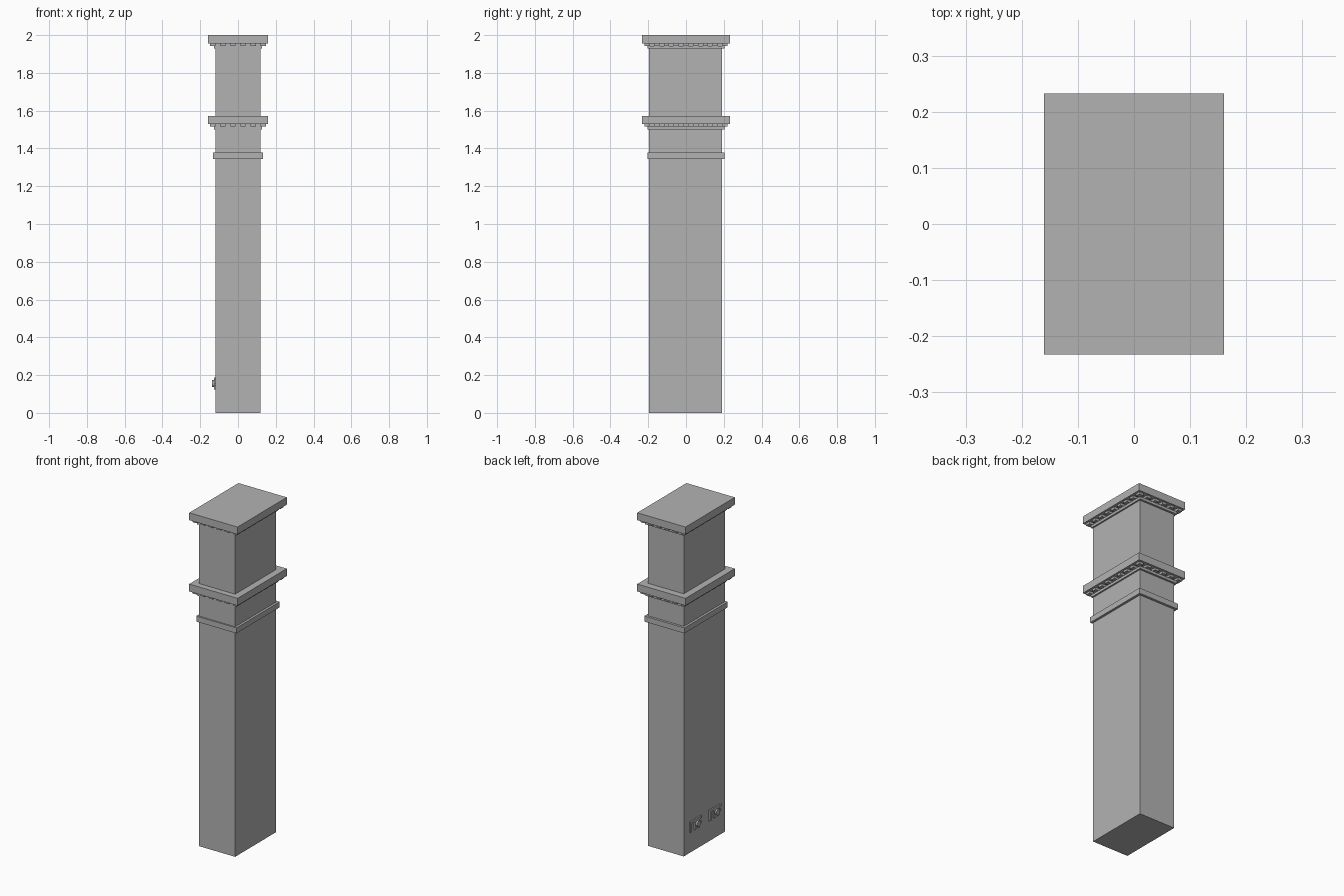
import bpy
import bmesh
from math import pi
from mathutils import Matrix

cube = bpy.data.objects.get("Cube")
if cube:
    bpy.data.objects.remove(cube, do_unlink=True)

GREY = (0.45, 0.45, 0.45, 1)
stone = bpy.data.materials.new("stone grey")
stone.use_nodes = True
stone.diffuse_color = GREY
stone.node_tree.nodes["Principled BSDF"].inputs["Base Color"].default_value = GREY


def add_box(bm, center, size):
    bmesh.ops.create_cube(bm, size=1, matrix=Matrix.Translation(center) @ Matrix.Diagonal((*size, 1)))


def finish(bm, name):
    mesh = bpy.data.meshes.new(name)
    bm.to_mesh(mesh)
    bm.free()
    mesh.materials.append(stone)
    obj = bpy.data.objects.new(name, mesh)
    bpy.context.collection.objects.link(obj)
    return obj


def slab(name, half_x, half_y, z0, z1, y=0):
    bm = bmesh.new()
    add_box(bm, (0, y, (z0 + z1) / 2), (half_x * 2, half_y * 2, z1 - z0))
    return finish(bm, name)


def dentils(name, half_x, half_y, z0, z1, width=0.028, depth=0.03):
    """Row of small blocks around all four sides."""
    bm = bmesh.new()
    z, h = (z0 + z1) / 2, z1 - z0
    for half, other, count, along_x in ((half_x, half_y, 6, True), (half_y, half_x, 9, False)):
        step = (2 * half - width) / (count - 1)
        for i in range(count):
            t = -half + width / 2 + i * step
            for side in (-1, 1):
                d = side * (other - depth / 2)
                if along_x:
                    add_box(bm, (t, d, z), (width, depth, h))
                elif 0 < i < count - 1:
                    add_box(bm, (d, t, z), (depth, width, h))
    return finish(bm, name)


# Shaft and necking band
slab("shaft", 0.119, 0.194, 0, 1.96, y=-0.003)
slab("neck_band", 0.133, 0.205, 1.345, 1.378)

# Two matching cornices: moulding, dentils, projecting slab
for name, top in (("middle", 1.573), ("top", 2.0)):
    slab(name + "_moulding", 0.128, 0.203, top - 0.072, top - 0.057)
    dentils(name + "_dentils", 0.148, 0.221, top - 0.057, top - 0.043)
    slab(name + "_slab", 0.16, 0.233, top - 0.044, top)

# Two small fittings low on the -x side: open bracket, knob and pin
for name, y in (("rear_fitting", 0.083), ("front_fitting", -0.1)):
    bm = bmesh.new()
    add_box(bm, (-0.122, y, 0.18), (0.01, 0.11, 0.014))
    add_box(bm, (-0.122, y + 0.048, 0.153), (0.01, 0.014, 0.06))
    add_box(bm, (-0.122, y - 0.01, 0.15), (0.01, 0.05, 0.05))
    bmesh.ops.create_cone(bm, cap_ends=True, segments=12, radius1=0.018, radius2=0.018, depth=0.02,
                          matrix=Matrix.Translation((-0.127, y - 0.01, 0.155)) @ Matrix.Rotation(pi / 2, 4, "Y"))
    add_box(bm, (-0.122, y - 0.045, 0.15), (0.008, 0.012, 0.012))
    finish(bm, name)
